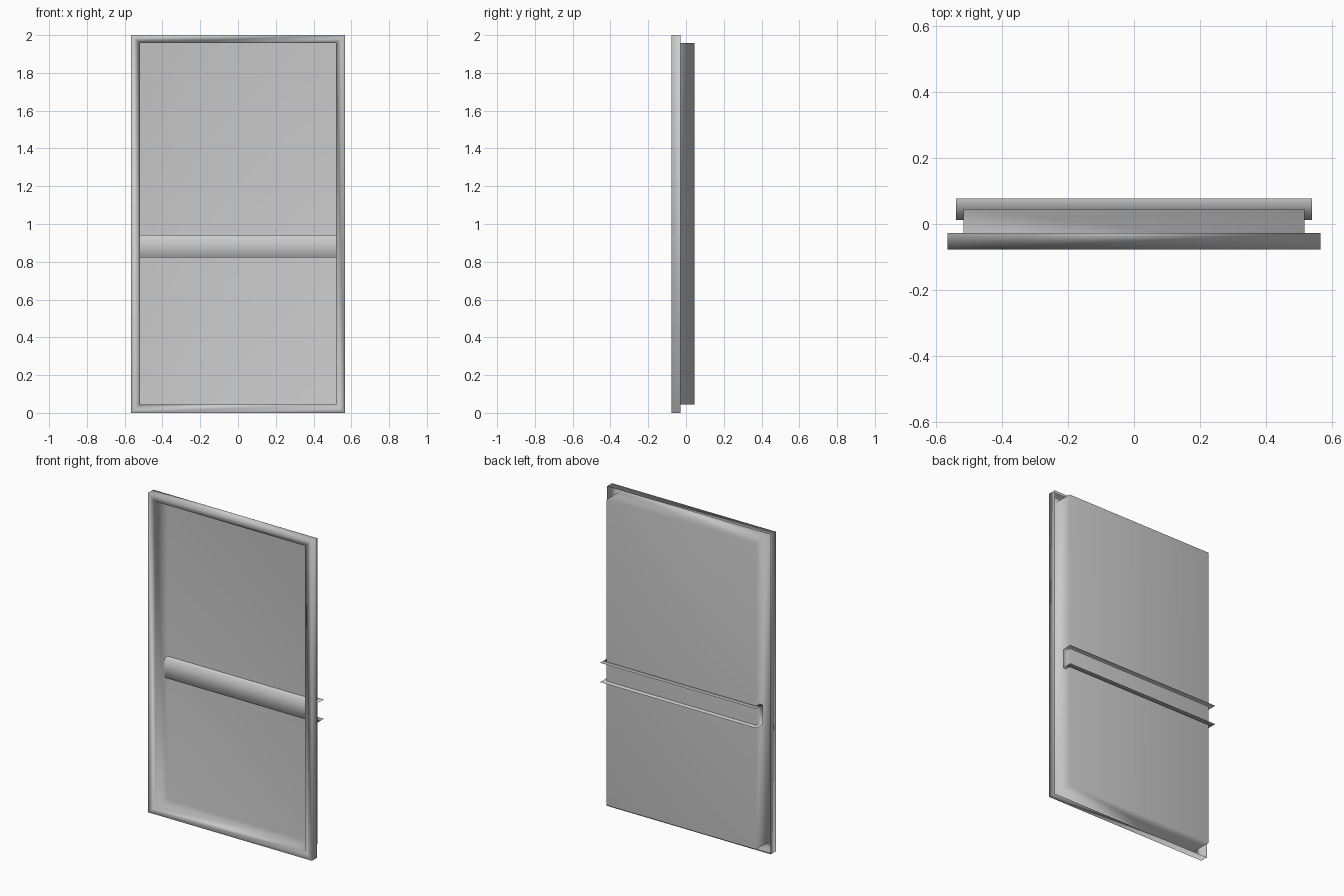
import bpy
import bmesh

cube = bpy.data.objects.get("Cube")
if cube:
    bpy.data.objects.remove(cube, do_unlink=True)

grey = bpy.data.materials.new("plain_grey")
grey.use_nodes = True
colour = (0.6, 0.6, 0.6, 1)
grey.diffuse_color = colour
grey.node_tree.nodes["Principled BSDF"].inputs["Base Color"].default_value = colour


def finish(bm, name):
    """Turn a bmesh into a softly shaded object."""
    mesh = bpy.data.meshes.new(name)
    bm.to_mesh(mesh)
    bm.free()
    mesh.materials.append(grey)
    mesh.polygons.foreach_set("use_smooth", [True] * len(mesh.polygons))
    obj = bpy.data.objects.new(name, mesh)
    bpy.context.collection.objects.link(obj)
    normals = obj.modifiers.new("area_weighted_shading", "WEIGHTED_NORMAL")
    normals.mode = 'FACE_AREA'
    normals.weight = 50
    return obj


def bridge(bm, first, second, closed):
    """Join two rows of vertices with quads."""
    count = len(first)
    for i in range(count if closed else count - 1):
        j = (i + 1) % count
        bm.faces.new((first[i], first[j], second[j], second[i]))


# Pressed sheet panel: outer lip, front rim, recess walls and back
bm = bmesh.new()
outer, inner = (0.567, 0.0, 2.0), (0.518, 0.045, 1.958)
rings = []
for (x, low, high), y in ((outer, -0.028), (outer, -0.078),
                          (inner, -0.078), (inner, 0.046)):
    corners = ((-x, low), (x, low), (x, high), (-x, high))
    rings.append([bm.verts.new((px, y, pz)) for px, pz in corners])
for first, second in zip(rings, rings[1:]):
    bridge(bm, first, second, True)
bm.faces.new(rings[-1])
bmesh.ops.recalc_face_normals(bm, faces=bm.faces)
if bm.faces[-1:][0].normal.y > 0:  # back sheet faces into the recess
    bmesh.ops.reverse_faces(bm, faces=bm.faces)
finish(bm, "recessed_panel")

# Cross rail: open channel with flanges passing through the back sheet
bm = bmesh.new()
section = ((0.078, 0.822), (0.012, 0.822), (0.012, 0.943), (0.078, 0.943))
left, right = [[bm.verts.new((x, y, z)) for y, z in section]
               for x in (-0.54, 0.54)]
bridge(bm, left, right, False)
bmesh.ops.recalc_face_normals(bm, faces=bm.faces)
bm.faces.ensure_lookup_table()
if bm.faces[1].normal.y > 0:
    bmesh.ops.reverse_faces(bm, faces=bm.faces)
finish(bm, "cross_rail")
